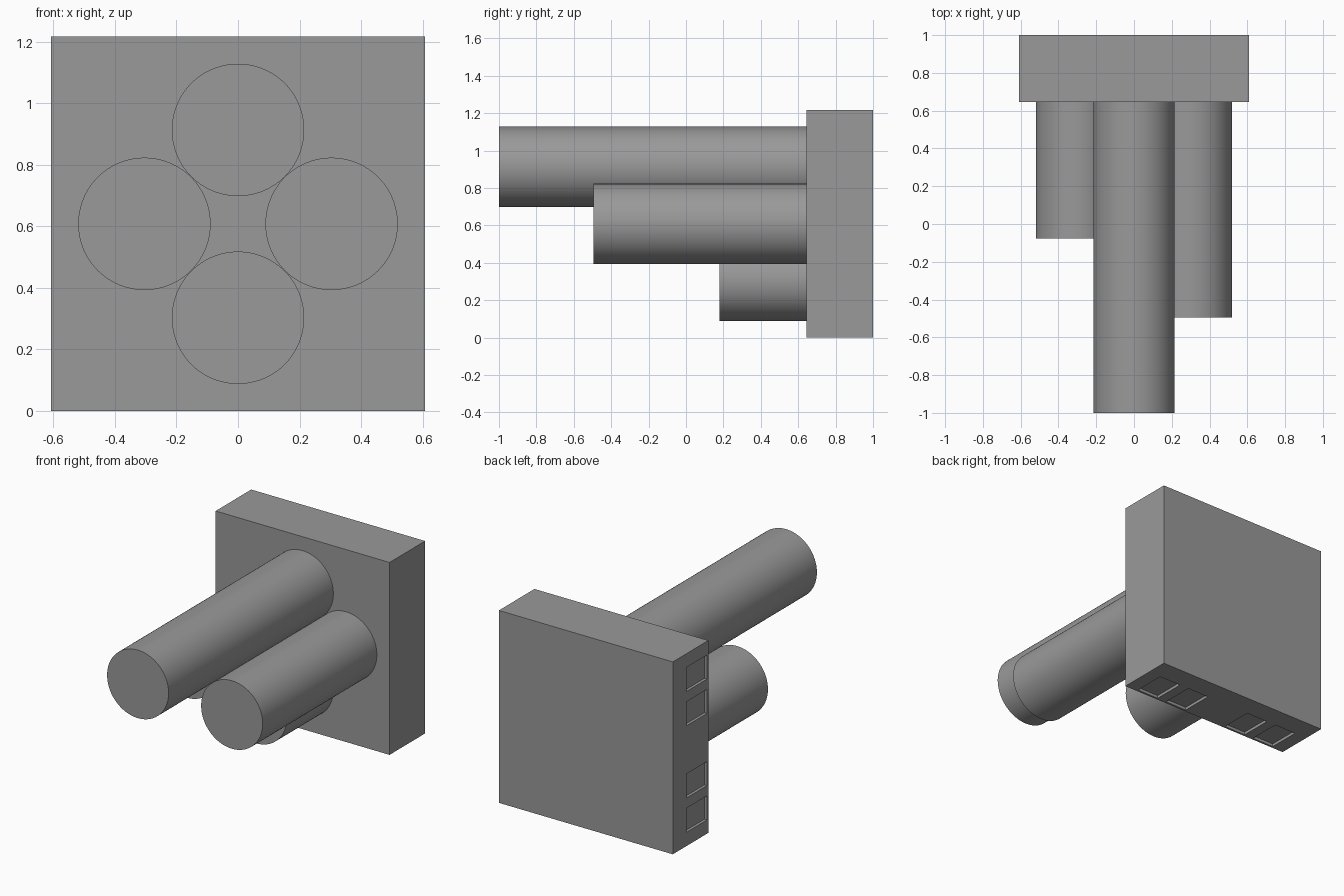
import bpy, math

if "Cube" in bpy.data.objects:
    bpy.data.objects.remove(bpy.data.objects["Cube"])

HALF, FRONT, BACK = 0.608, 0.645, 1.0
MID = HALF  # height of the plate centre

grey = bpy.data.materials.new("dark_grey")
grey.diffuse_color = (0.32, 0.32, 0.32, 1)
grey.use_nodes = True
grey.node_tree.nodes["Principled BSDF"].inputs["Base Color"].default_value = grey.diffuse_color


def box(name, lo, hi):
    bpy.ops.mesh.primitive_cube_add(size=1, location=[(a + b) / 2 for a, b in zip(lo, hi)])
    ob = bpy.context.object
    ob.name = name
    ob.scale = [b - a for a, b in zip(lo, hi)]
    bpy.ops.object.transform_apply(location=True, rotation=False, scale=True)
    ob.data.materials.append(grey)
    return ob


def peg(name, x, z, tip):
    bpy.ops.mesh.primitive_cylinder_add(vertices=96, radius=0.215, depth=FRONT - tip,
                                        location=(x, (FRONT + tip) / 2, z),
                                        rotation=(math.pi / 2, 0, 0))
    bpy.context.object.name = name
    bpy.context.object.data.materials.append(grey)
    bpy.ops.object.shade_smooth_by_angle(angle=math.radians(40))


# Back plate
plate = box("back_plate", (-HALF, FRONT, 0), (HALF, BACK, 2 * HALF))

# Shallow pockets along the left and bottom edges
depth = 0.018
pockets = []
for c in (-0.445, -0.228, 0.228, 0.445):
    a, b = c - 0.076, c + 0.076
    pockets.append(box("pocket", (-HALF - 0.1, 0.658, MID + a), (-HALF + depth, 0.862, MID + b)))
    pockets.append(box("pocket", (a, 0.658, -0.1), (b, 0.862, depth)))
for ob in pockets:
    mod = plate.modifiers.new("pocket", 'BOOLEAN')
    mod.operation = 'DIFFERENCE'
    mod.solver = 'EXACT'
    mod.object = ob
bpy.context.view_layer.objects.active = plate
for mod in list(plate.modifiers):
    bpy.ops.object.modifier_apply(modifier=mod.name)
for ob in pockets:
    bpy.data.objects.remove(ob)

# Four pegs of different length
peg("top_peg", 0, MID + 0.305, -1.0)
peg("right_peg", 0.304, MID, -0.495)
peg("left_peg", -0.304, MID, -0.077)
peg("bottom_peg", 0, MID - 0.305, 0.18)
